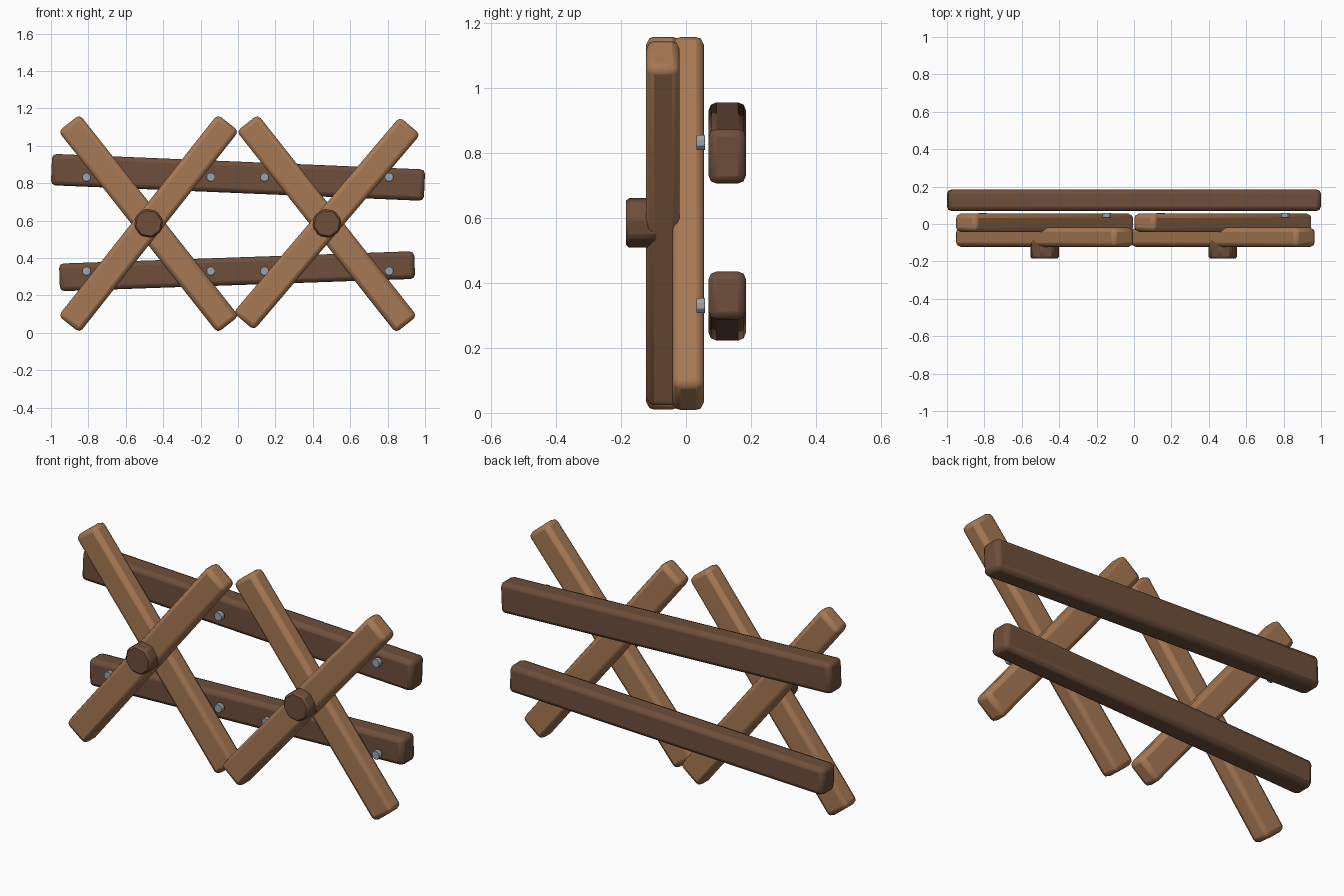
import bpy
import bmesh
from math import radians
from mathutils import Matrix

cube = bpy.data.objects.get("Cube")
if cube:
    bpy.data.objects.remove(cube, do_unlink=True)


def material(name, rgb):
    mat = bpy.data.materials.new(name)
    mat.use_nodes = True
    mat.diffuse_color = (*rgb, 1)
    mat.node_tree.nodes["Principled BSDF"].inputs["Base Color"].default_value = (*rgb, 1)
    return mat


light_wood = material("light wood", (0.39, 0.19, 0.088))
dark_wood = material("dark wood", (0.155, 0.078, 0.044))
steel = material("grey steel", (0.33, 0.37, 0.42))


def finish(name, bm, loc, tilt, mat, bevel, segments):
    """Turn a bmesh into a bevelled object, tilted upward to the right by tilt degrees."""
    mesh = bpy.data.meshes.new(name)
    bm.to_mesh(mesh)
    bm.free()
    mesh.materials.append(mat)
    obj = bpy.data.objects.new(name, mesh)
    bpy.context.collection.objects.link(obj)
    obj.location = loc
    obj.rotation_euler.y = -radians(tilt)
    mod = obj.modifiers.new("rounded edges", "BEVEL")
    mod.width = bevel
    mod.segments = segments
    bpy.ops.object.select_all(action="DESELECT")
    obj.select_set(True)
    bpy.context.view_layer.objects.active = obj
    bpy.ops.object.shade_smooth_by_angle(angle=radians(40))


def beam(name, loc, size, tilt, mat):
    bm = bmesh.new()
    bmesh.ops.create_cube(bm, size=1)
    bmesh.ops.scale(bm, vec=size, verts=bm.verts)
    finish(name, bm, loc, tilt, mat, 0.024, 2)


def stud(name, loc, radius, depth, tilt, mat, bevel):
    bm = bmesh.new()
    bmesh.ops.create_cone(bm, cap_ends=True, segments=8, radius1=radius, radius2=radius,
                          depth=depth, matrix=Matrix.Rotation(radians(90), 4, "X"))
    finish(name, bm, loc, tilt, mat, bevel, 1)


# Two crossed pairs of planks, each with an octagonal peg at the crossing
for side, x, front_tilt in (("right", -0.478, 51.7), ("left", 0.475, 49.6)):
    beam(side + "_front_plank", (x, -0.071, 0.584), (1.373, 0.103, 0.145), front_tilt, light_wood)
    beam(side + "_back_plank", (x, 0.007, 0.583), (1.373, 0.097, 0.145), -51.7, light_wood)
    stud(side + "_peg", (x, -0.135, 0.585), 0.08, 0.1, 12, dark_wood, 0.01)

# Slightly sloping rails behind the planks
beam("upper_rail", (0, 0.127, 0.831), (1.996, 0.115, 0.168), -2.4, dark_wood)
beam("lower_rail", (-0.005, 0.127, 0.329), (1.9, 0.115, 0.148), 2, dark_wood)

# Small bolts in front of the rails
for row, z in (("upper", 0.832), ("lower", 0.33)):
    for i, x in enumerate((-0.81, -0.145, 0.142, 0.808)):
        stud(f"{row}_bolt_{i + 1}", (x, 0.046, z), 0.025, 0.026, 22.5, steel, 0.002)
